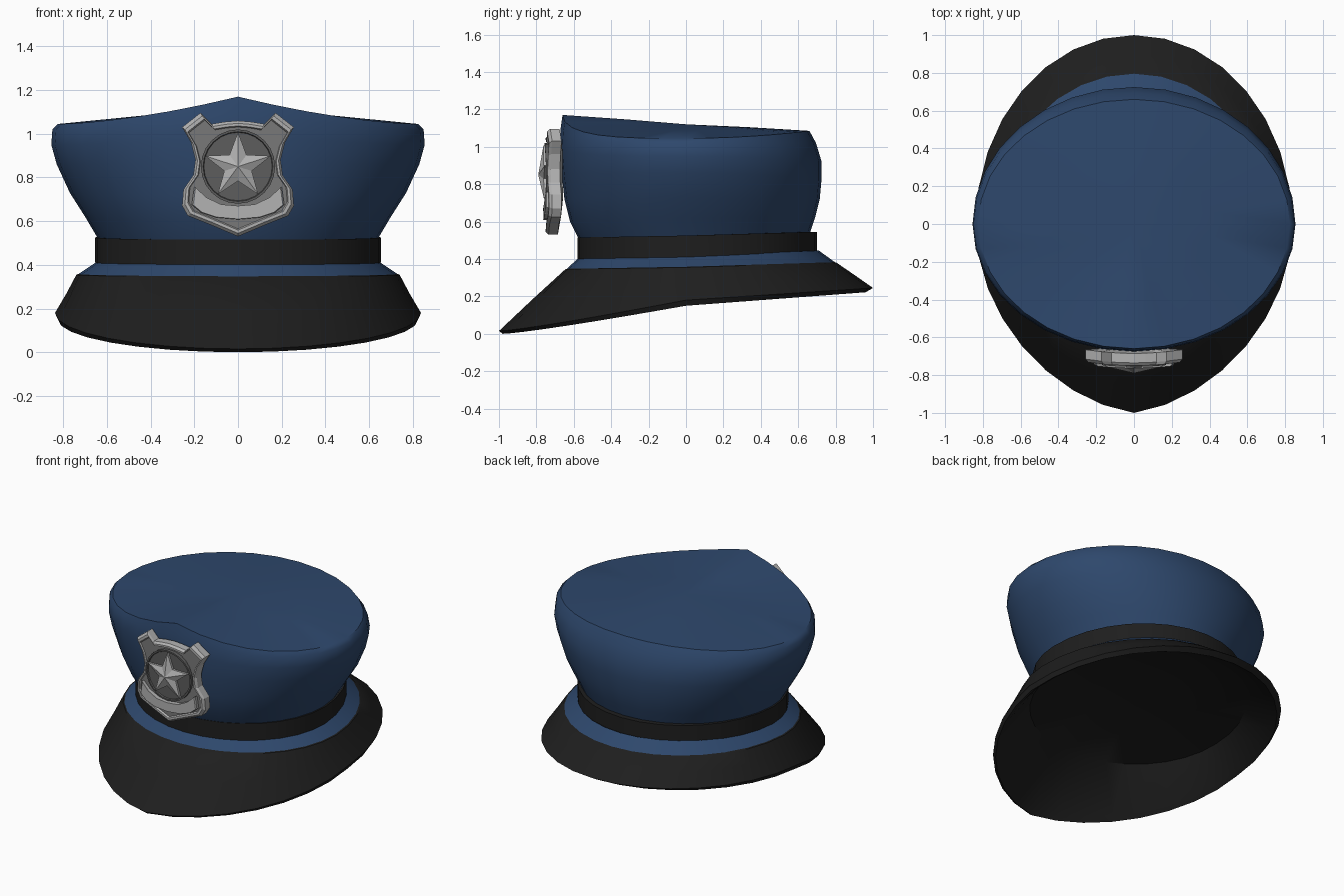
import bpy, bmesh
from math import sin, cos, pi

if "Cube" in bpy.data.objects:
    bpy.data.objects.remove(bpy.data.objects["Cube"])


def material(name, r, g, b):
    m = bpy.data.materials.new(name)
    m.diffuse_color = (r, g, b, 1)
    m.use_nodes = True
    m.node_tree.nodes["Principled BSDF"].inputs["Base Color"].default_value = m.diffuse_color
    return m


BLUE = material("navy_cloth", 0.027, 0.064, 0.15)
BLACK = material("black_leather", 0.013, 0.013, 0.013)
SILVER = material("silver", 0.45, 0.45, 0.45)
STEEL = material("steel", 0.19, 0.19, 0.19)
DARK = material("dark_steel", 0.11, 0.11, 0.11)


def loft(name, loops, mat, cap_start=False, cap_end=False, closed=False, angle=None):
    """Skin a list of equal loops; a loop of one point is an apex."""
    bm = bmesh.new()
    rows = [[bm.verts.new(p) for p in loop] for loop in loops]
    pairs = list(zip(rows, rows[1:]))
    if closed:
        pairs.append((rows[-1], rows[0]))
    for a, b in pairs:
        n = max(len(a), len(b))
        for i in range(n):
            j = (i + 1) % n
            if len(b) == 1:
                bm.faces.new((a[i], a[j], b[0]))
            elif len(a) == 1:
                bm.faces.new((a[0], b[j], b[i]))
            else:
                bm.faces.new((a[i], a[j], b[j], b[i]))
    if cap_start:
        bm.faces.new(rows[0][::-1])
    if cap_end:
        bm.faces.new(rows[-1])
    bmesh.ops.recalc_face_normals(bm, faces=bm.faces)
    me = bpy.data.meshes.new(name)
    bm.to_mesh(me)
    bm.free()
    me.materials.append(mat)
    ob = bpy.data.objects.new(name, me)
    bpy.context.collection.objects.link(ob)
    if angle:
        bpy.ops.object.select_all(action='DESELECT')
        ob.select_set(True)
        bpy.context.view_layer.objects.active = ob
        bpy.ops.object.shade_smooth_by_angle(angle=angle)
    return ob


def ring(front, side, back, zf, zs, zb, pinch=0.0, peak=False, n=32):
    """Egg-shaped loop with separate reach and height at front, side and back."""
    pts = []
    for i in range(n):
        t = 2 * pi * i / n
        s, c = sin(t), cos(t)
        if c > 0:
            y = -front * c + pinch * abs(sin(2 * t))
            z = zs + (zf - zs) * ((1 - abs(s)) ** 1.6 if peak else c)
        else:
            y = -back * c
            z = zs + (zb - zs) * (c * c if peak else -c)
        pts.append((side * s, y, z))
    return pts


# Crown: flared wall, rolled rim and peaked top
loft("crown", [
    ring(.57, .635, .66, .50, .51, .53),
    ring(.62, .70, .69, .60, .62, .62),
    ring(.65, .77, .715, .72, .73, .72),
    ring(.665, .83, .725, .86, .86, .83, peak=True),
    ring(.675, .855, .725, 1.0, .95, .92, peak=True),
    ring(.67, .85, .695, 1.10, 1.02, 1.02, peak=True),
    ring(.66, .825, .66, 1.17, 1.045, 1.085, peak=True),
    ring(.33, .42, .33, 1.147, 1.085, 1.105, peak=True),
    [(0, 0, 1.12)],
], BLUE, angle=0.7)

# Black hat band
loft("hat_band", [
    ring(.55, .62, .66, .40, .41, .44),
    ring(.58, .655, .70, .40, .41, .44),
    ring(.58, .655, .70, .515, .525, .545),
    ring(.55, .62, .65, .515, .525, .545),
], BLACK, closed=True, angle=0.6)

# Blue sloped strip below the band
loft("lower_strip", [
    ring(.64, .735, .80, .345, .355, .38),
    ring(.57, .645, .71, .41, .415, .445),
], BLUE, angle=0.6)

# Brim all round, with thin edge and hollow underside
loft("brim", [
    ring(.63, .725, .79, .35, .36, .385),
    ring(.645, .74, .805, .345, .355, .38),
    ring(.82, .785, .90, .185, .27, .315, pinch=.03),
    ring(1.0, .838, 1.0, .015, .18, .245, pinch=.06),
    ring(.98, .825, .96, 0, .15, .222, pinch=.06),
    ring(.95, .80, .94, .03, .165, .235, pinch=.06),
    ring(.62, .66, .74, .29, .32, .33),
    ring(.25, .28, .30, .35, .36, .36),
    [(0, 0, .365)],
], BLACK, angle=0.6)


# Badge: half outlines are mirrored, and all parts follow a slight curve
def mirrored(half):
    return half + [(-x, z) for x, z in reversed(half) if x > 0]


def layer(outline, y, scale=1.0, centre=(0, .82)):
    return [(x * scale, y + 0.3 * (x * scale) ** 2, centre[1] + (z - centre[1]) * scale)
            for x, z in outline]


shield = mirrored([(0, 1.06), (.06, 1.055), (.12, 1.045), (.172, 1.096), (.256, 1.03),
                   (.215, .96), (.195, .88), (.205, .81), (.25, .745), (.256, .67),
                   (.23, .625), (.13, .585), (0, .53)])
loft("badge_rim", [
    layer(shield, -.665, .6), layer(shield, -.685), layer(shield, -.735),
    layer(shield, -.75, .95), layer(shield, -.75, .90), layer(shield, -.735, .875),
], SILVER, cap_start=True)
loft("badge_plate", [layer(shield, -.72, .9), layer(shield, -.738, .89)],
     STEEL, cap_end=True)

# Round medallion with a raised edge
circle = [(.17 * sin(2 * pi * i / 24), .85 + .17 * cos(2 * pi * i / 24)) for i in range(24)]
C = (0, .85)
loft("medallion", [
    layer(circle, -.72, 1, C), layer(circle, -.756, 1, C), layer(circle, -.756, .94, C),
    layer(circle, -.748, .92, C)], DARK, cap_end=True)

# Faceted five-pointed star
star = [((.158, .066)[i % 2] * sin(pi * i / 5), .85 + (.158, .066)[i % 2] * cos(pi * i / 5))
        for i in range(10)]
loft("star", [layer(star, -.74, 1, C), layer(star, -.762, 1, C), [(0, -.79, .85)]], SILVER)

# Curved banner across the bottom
banner = mirrored([(0, .67), (.08, .677), (.15, .71), (.20, .757), (.212, .675),
                   (.17, .64), (.10, .617), (0, .608)])
loft("banner", [layer(banner, -.72), layer(banner, -.758), layer(banner, -.764, .97, (0, .67))],
     SILVER, cap_end=True)
